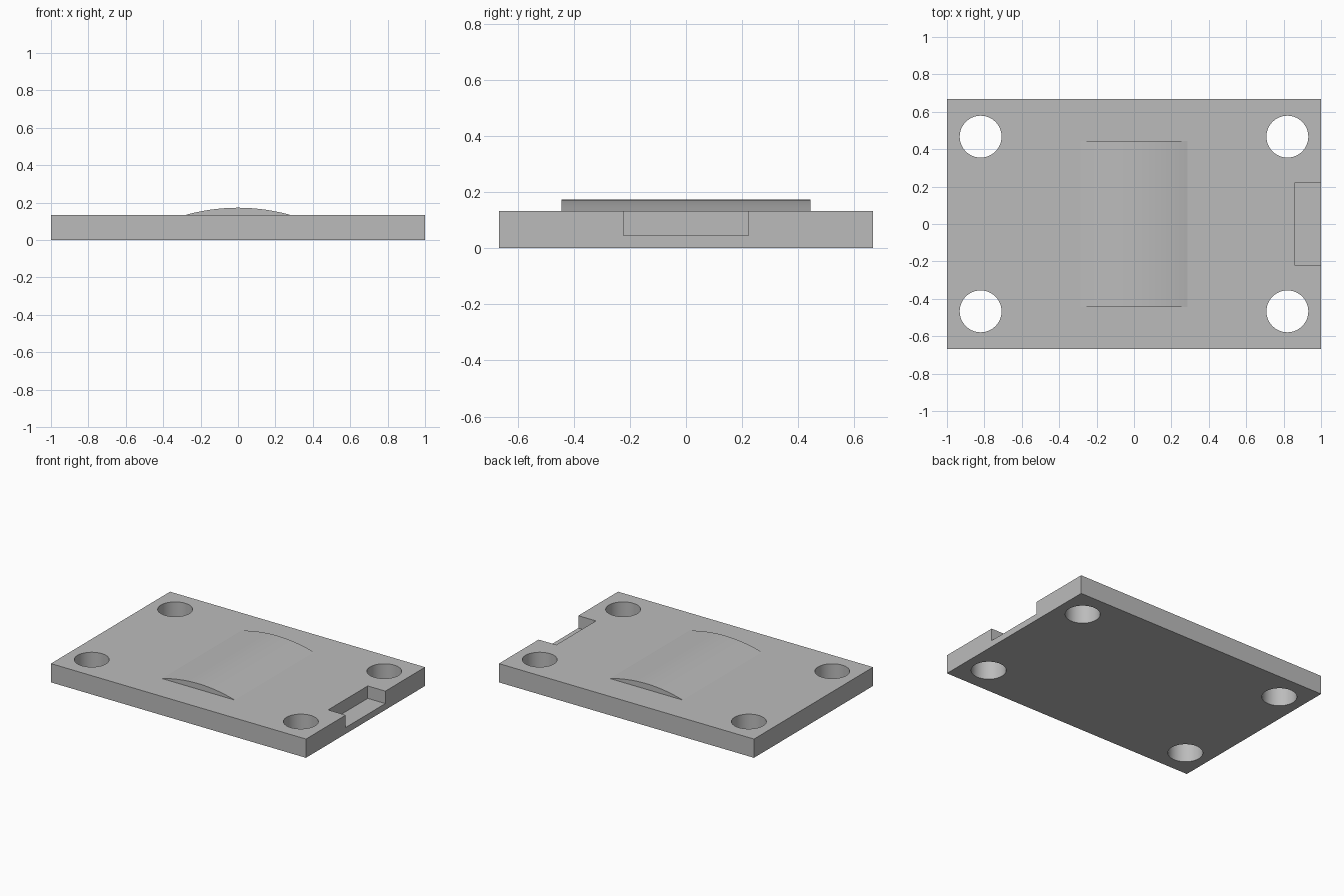
import bpy
import bmesh
import math

old = bpy.data.objects.get("Cube")
if old:
    bpy.data.objects.remove(old, do_unlink=True)

THICK = 0.133

grey = bpy.data.materials.new("plain grey")
grey.use_nodes = True
GREY = (0.5, 0.5, 0.5, 1)
grey.diffuse_color = GREY
grey.node_tree.nodes["Principled BSDF"].inputs["Base Color"].default_value = GREY


def block(name, lo, hi):
    """Box spanning two opposite corners."""
    centre = [(a + b) / 2 for a, b in zip(lo, hi)]
    bpy.ops.mesh.primitive_cube_add(size=1, location=centre)
    ob = bpy.context.object
    ob.name = name
    ob.scale = [b - a for a, b in zip(lo, hi)]
    bpy.ops.object.transform_apply(location=True, rotation=True, scale=True)
    ob.data.materials.append(grey)
    return ob


def cut(target, cutter):
    """Subtract the cutter from the target, then discard it."""
    cutter.hide_render = True
    mod = target.modifiers.new("cut", "BOOLEAN")
    mod.operation = "DIFFERENCE"
    mod.solver = "EXACT"
    mod.object = cutter
    bpy.context.view_layer.objects.active = target
    bpy.ops.object.modifier_apply(modifier=mod.name)
    bpy.data.objects.remove(cutter, do_unlink=True)


def shade(ob):
    bpy.ops.object.select_all(action="DESELECT")
    ob.select_set(True)
    bpy.context.view_layer.objects.active = ob
    bpy.ops.object.shade_smooth_by_angle(angle=math.radians(30))


# Base plate with an open notch in its left edge
plate = block("base_plate", (-1, -0.667, 0), (1, 0.667, THICK))
cut(plate, block("notch_cutter", (0.862, -0.222, 0.045), (1.1, 0.222, 0.3)))

# Four round corner holes
for x in (-0.82, 0.82):
    for y in (-0.467, 0.467):
        bpy.ops.mesh.primitive_cylinder_add(
            vertices=64, radius=0.112, depth=1, location=(x, y, 0))
        hole = bpy.context.object
        hole.data.materials.append(grey)
        cut(plate, hole)
shade(plate)

# Shallow arched ridge: a circular segment extruded along y
half_width, rise, half_length, steps = 0.285, 0.04, 0.444, 24
radius = (half_width ** 2 + rise ** 2) / (2 * rise)
spread = math.asin(half_width / radius)
bm = bmesh.new()
profile = []
for i in range(steps + 1):
    a = spread * (2 * i / steps - 1)
    z = THICK + rise - radius * (1 - math.cos(a))
    profile.append(bm.verts.new((radius * math.sin(a), -half_length, z)))
face = bm.faces.new(profile)
grown = bmesh.ops.extrude_face_region(bm, geom=[face])["geom"]
bmesh.ops.translate(bm, vec=(0, 2 * half_length, 0),
                    verts=[v for v in grown if isinstance(v, bmesh.types.BMVert)])
bmesh.ops.recalc_face_normals(bm, faces=bm.faces)
# The underside rests on the plate, so it is left open
bmesh.ops.delete(bm, geom=[f for f in bm.faces if f.normal.z < -0.5], context="FACES")
mesh = bpy.data.meshes.new("arched_ridge")
bm.to_mesh(mesh)
bm.free()
mesh.materials.append(grey)
ridge = bpy.data.objects.new("arched_ridge", mesh)
bpy.context.collection.objects.link(ridge)
shade(ridge)
